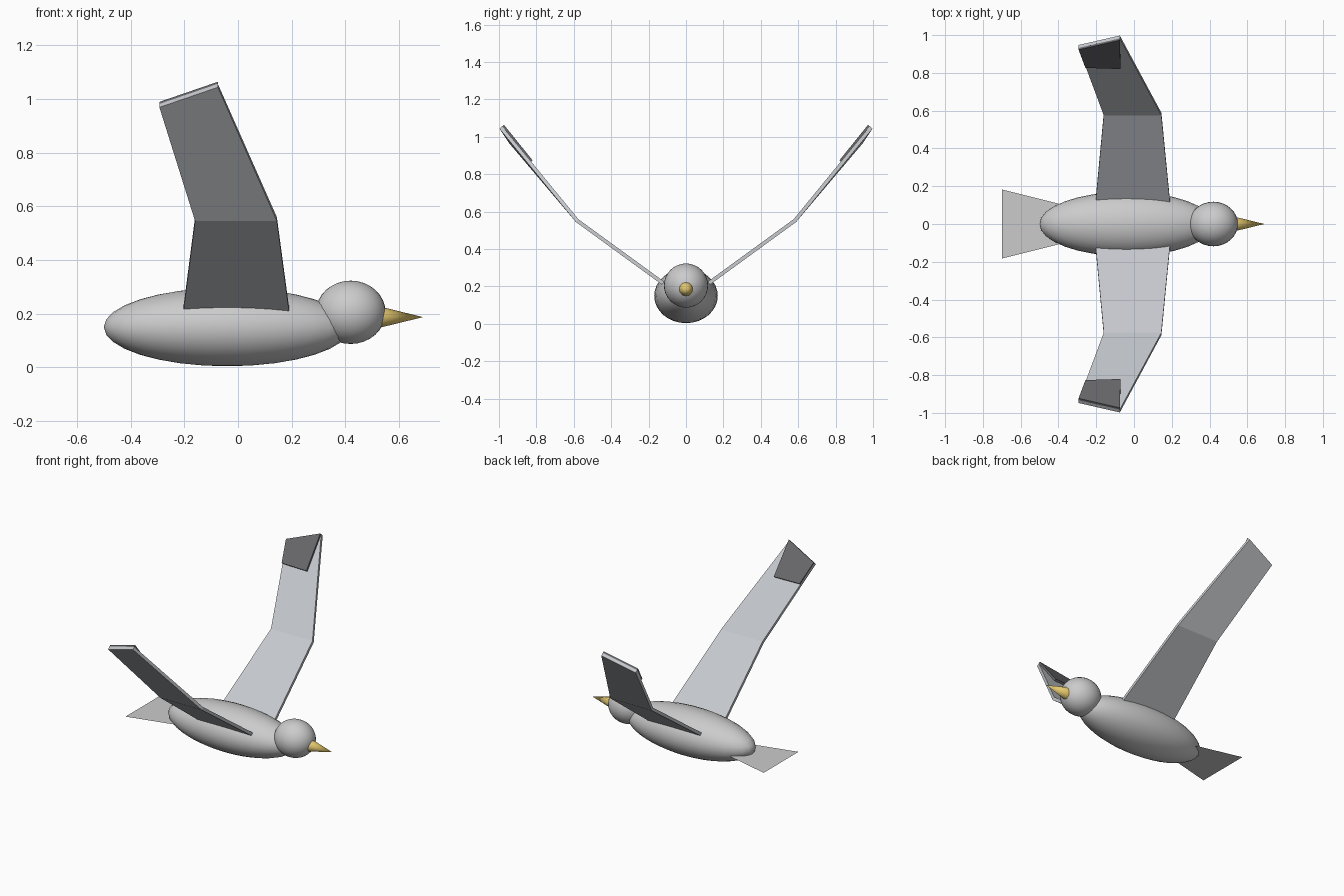
import bpy, bmesh, math
from mathutils import Vector

if "Cube" in bpy.data.objects:
    bpy.data.objects.remove(bpy.data.objects["Cube"])

def material(name, rgb):
    m = bpy.data.materials.new(name)
    m.diffuse_color = (*rgb, 1)
    m.use_nodes = True
    m.node_tree.nodes["Principled BSDF"].inputs["Base Color"].default_value = m.diffuse_color
    return m

WING = material("wing_grey", (0.56, 0.58, 0.61))
DARK = material("tip_dark", (0.14, 0.14, 0.15))
GOLD = material("beak_gold", (0.78, 0.58, 0.16))

def ellipsoid(name, loc, radii, segs, rings):
    bpy.ops.mesh.primitive_uv_sphere_add(segments=segs, ring_count=rings, radius=1, location=loc)
    o = bpy.context.object
    o.name = name
    o.scale = radii
    bpy.ops.object.transform_apply(location=False, rotation=False, scale=True)
    bpy.ops.object.shade_smooth()
    return o

def panel(name, verts, faces, thickness=0, mat=None, mirror=False):
    me = bpy.data.meshes.new(name)
    me.from_pydata([tuple(v) for v in verts], [], faces)
    o = bpy.data.objects.new(name, me)
    bpy.context.collection.objects.link(o)
    if mat:
        me.materials.append(mat)
    if thickness:
        s = o.modifiers.new("thickness", 'SOLIDIFY')
        s.thickness = thickness
        s.offset = 0
    if mirror:
        m = o.modifiers.new("mirror", 'MIRROR')
        m.use_axis = (False, True, False)
    return o

# Body and head
ellipsoid("body", (-0.04, 0, 0.15), (0.46, 0.17, 0.146), 32, 16)
ellipsoid("head", (0.42, 0, 0.205), (0.13, 0.118, 0.118), 32, 16)

# Beak
bpy.ops.mesh.primitive_cone_add(vertices=12, radius1=0.039, radius2=0, depth=0.16,
                                location=(0.61, 0, 0.187), rotation=(0, math.pi / 2, 0))
beak = bpy.context.object
beak.name = "beak"
beak.data.materials.append(GOLD)
bpy.ops.object.shade_smooth_by_angle(angle=math.radians(40))

# Flat tail
panel("tail", [(-0.40, -0.108, 0.12), (-0.40, 0.108, 0.12), (-0.70, 0.183, 0.12), (-0.70, -0.183, 0.12)],
      [(0, 1, 2, 3)])

# Wings: root, elbow and tip, leading then trailing edge
R0, R1 = Vector((0.197, 0.05, 0.165)), Vector((-0.21, 0.05, 0.165))
L0, T0 = Vector((0.145, 0.582, 0.552)), Vector((-0.16, 0.582, 0.552))
L1, T1 = Vector((-0.075, 0.99, 1.05)), Vector((-0.293, 0.94, 0.975))
panel("wings", [R0, R1, T0, L0, T1, L1], [(0, 3, 2, 1), (3, 5, 4, 2)], 0.02, WING, True)

# Dark slabs on top of the wing tips
up = (L1 - L0).cross(T0 - L0).normalized()
if up.z < 0:
    up = -up
a = T0.lerp(T1, 0.73)
b = L0.lerp(L1, 0.62).lerp(a, 0.3)
panel("wing_tips", [v + up * 0.013 for v in (L1, T1, a, b)], [(0, 1, 2, 3)], 0.018, DARK, True)
